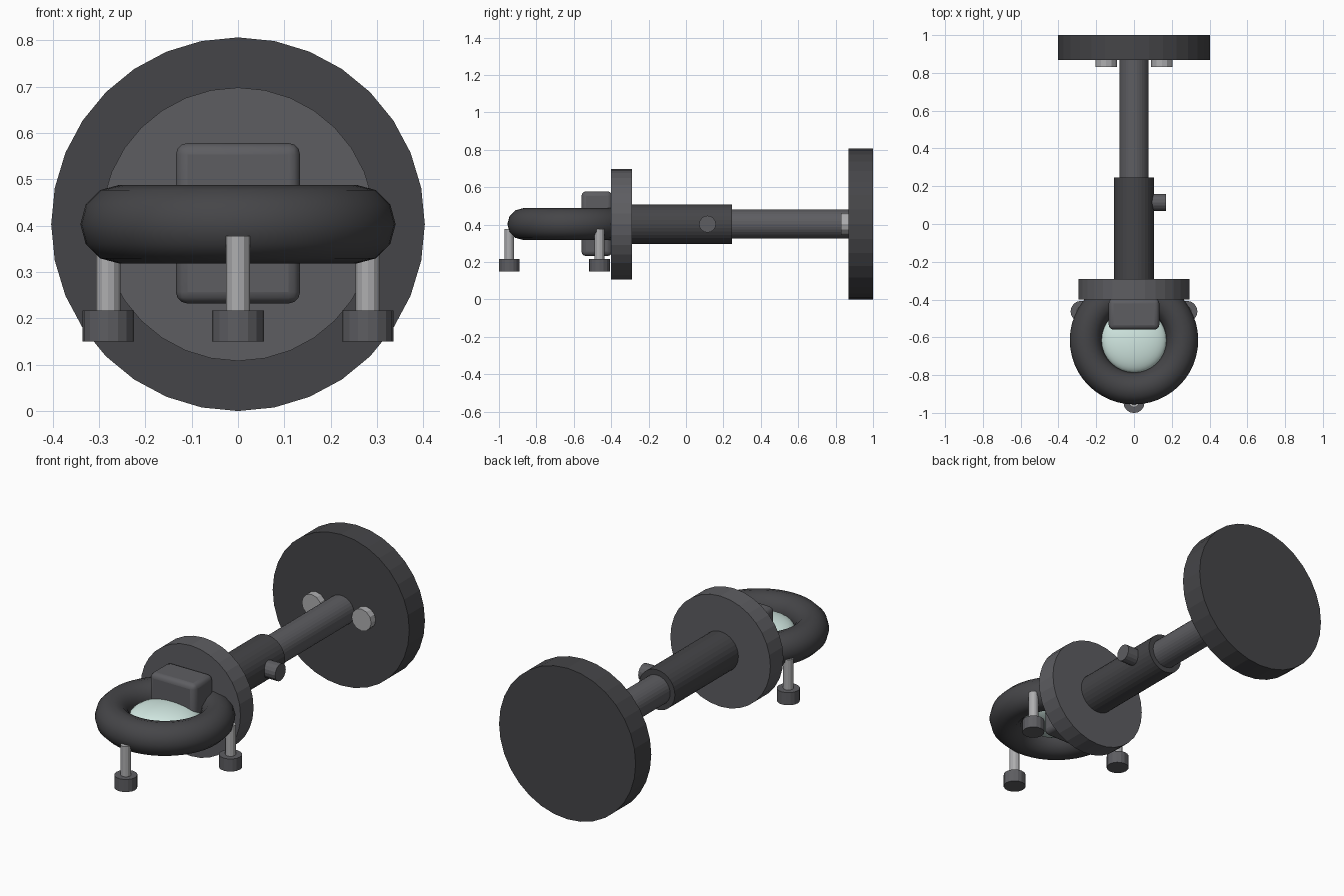
import bpy
from math import pi, radians

if "Cube" in bpy.data.objects:
    bpy.data.objects.remove(bpy.data.objects["Cube"], do_unlink=True)

AXIS_Z = 0.403   # height of the arm's centre line
RING_Y = -0.615  # centre of the ring


def material(name, r, g, b, metallic=0.0, roughness=0.5):
    mat = bpy.data.materials.new(name)
    mat.use_nodes = True
    mat.diffuse_color = (r, g, b, 1)
    node = next(n for n in mat.node_tree.nodes if n.type == 'BSDF_PRINCIPLED')
    node.inputs["Base Color"].default_value = (r, g, b, 1)
    node.inputs["Metallic"].default_value = metallic
    node.inputs["Roughness"].default_value = roughness
    return mat


dark = material("dark_rubber", 0.06, 0.06, 0.065)
grey = material("grey_plastic", 0.11, 0.11, 0.12)
steel = material("steel", 0.42, 0.42, 0.43, roughness=0.3)
glass = material("pale_glass", 0.66, 0.83, 0.78, roughness=0.1)


def finish(name, mat):
    obj = bpy.context.object
    obj.name = obj.data.name = name
    obj.data.materials.append(mat)
    return obj


def cylinder(name, mat, radius, start, end, axis='Y', at=(0, 0), sides=32):
    """Cylinder from start to end along an axis; at gives the other two coordinates in order."""
    i = 'XYZ'.index(axis)
    loc = list(at)
    loc.insert(i, (start + end) / 2)
    turn = {'X': (0, pi / 2, 0), 'Y': (pi / 2, 0, 0), 'Z': (0, 0, 0)}[axis]
    bpy.ops.mesh.primitive_cylinder_add(vertices=sides, radius=radius, depth=end - start,
                                        location=loc, rotation=turn)
    return finish(name, mat)


# Telescopic arm with its wall plate and head disc
centre = (0, AXIS_Z)
cylinder("wall_plate", dark, 0.403, 0.868, 1.0, at=centre)
cylinder("inner_rod", grey, 0.078, 0.2, 0.88, at=centre)
cylinder("outer_sleeve", dark, 0.106, -0.30, 0.245, at=centre)
cylinder("head_disc", grey, 0.295, -0.40, -0.29, at=centre)

# Locking knob on the sleeve, bolts on the plate
cylinder("locking_knob", grey, 0.045, 0.08, 0.17, axis='X', at=(0.115, AXIS_Z), sides=16)
for side, x in (("left", 0.147), ("right", -0.147)):
    cylinder("plate_bolt_" + side, steel, 0.058, 0.83, 0.875, at=(x, AXIS_Z), sides=12)

# Ring
bpy.ops.mesh.primitive_torus_add(major_radius=0.255, minor_radius=0.085, major_segments=48,
                                 minor_segments=12, location=(0, RING_Y, AXIS_Z))
finish("ring", dark)
bpy.ops.object.shade_smooth()

# Domed lens filling the ring
bpy.ops.mesh.primitive_uv_sphere_add(segments=32, ring_count=16, radius=1,
                                     location=(0, RING_Y, AXIS_Z))
lens = finish("lens", glass)
lens.scale = (0.173, 0.173, 0.06)
bpy.ops.object.shade_smooth()

# Rounded block joining the ring to the disc
bpy.ops.mesh.primitive_cube_add(size=1, location=(0, -0.477, AXIS_Z + 0.002))
block = finish("mount_block", grey)
block.scale = (0.268, 0.164, 0.346)
bpy.ops.object.transform_apply(location=False, rotation=False, scale=True)
bevel = block.modifiers.new("rounding", 'BEVEL')
bevel.width = 0.025
bevel.segments = 3
bpy.ops.object.shade_smooth_by_angle(angle=radians(35))

# Three pins hanging from the ring, each with a foot
for place, x, y in (("front", 0, -0.945), ("left", 0.28, -0.463), ("right", -0.28, -0.463)):
    cylinder("pin_" + place, steel, 0.026, 0.20, 0.378, axis='Z', at=(x, y), sides=12)
    cylinder("foot_" + place, grey, 0.056, 0.15, 0.217, axis='Z', at=(x, y), sides=16)
